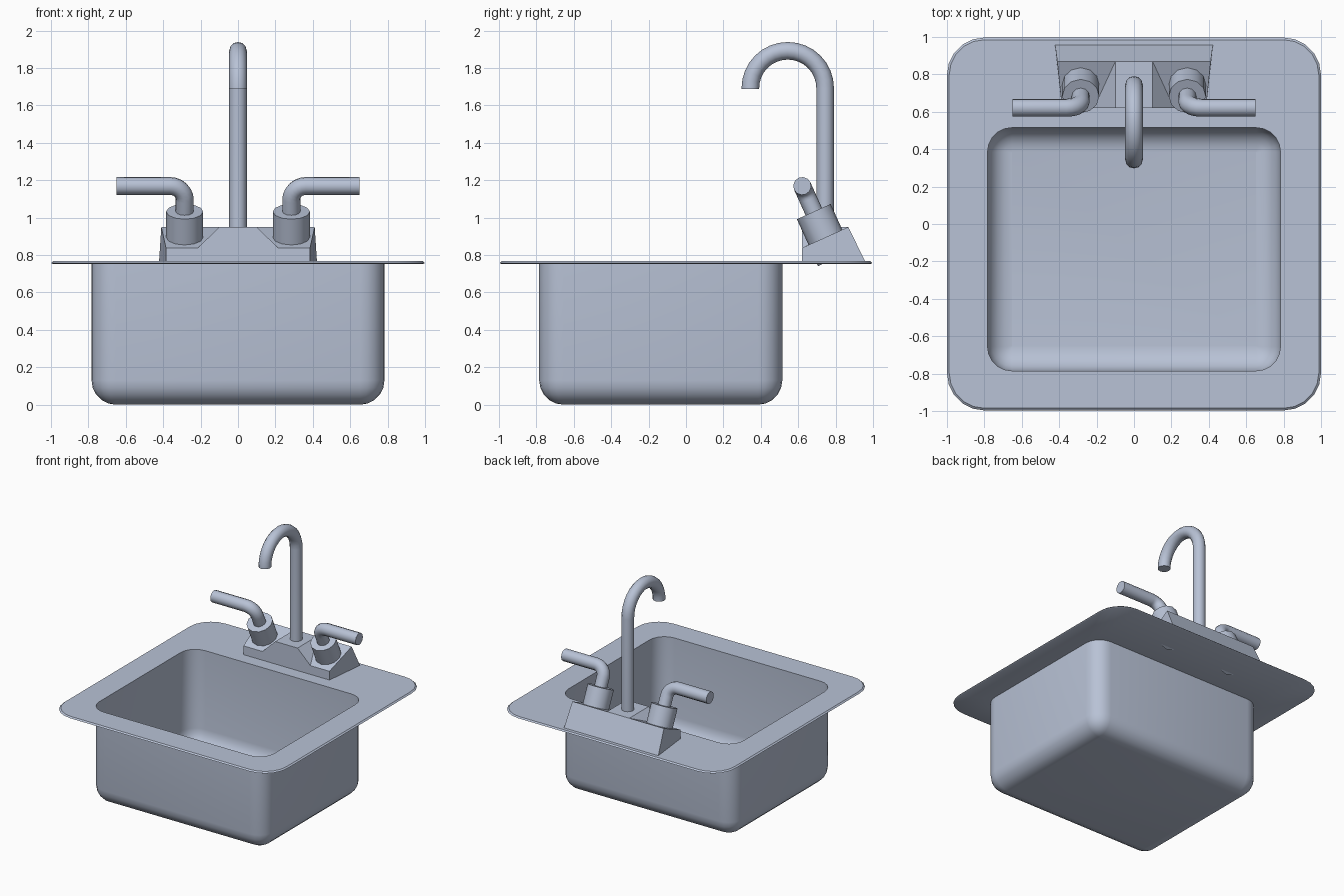
import bpy, bmesh
from math import sin, cos, pi, radians
from mathutils import Vector

cube = bpy.data.objects.get("Cube")
if cube:
    bpy.data.objects.remove(cube)

steel = bpy.data.materials.new("brushed_steel")
steel.use_nodes = True
colour = (0.48, 0.54, 0.67, 1)
steel.diffuse_color = colour
steel.node_tree.nodes["Principled BSDF"].inputs["Base Color"].default_value = colour


def finish(name, mesh, angle=None):
    mesh.materials.clear()
    mesh.materials.append(steel)
    obj = bpy.data.objects.new(name, mesh)
    bpy.context.collection.objects.link(obj)
    if angle:
        bpy.ops.object.select_all(action='DESELECT')
        obj.select_set(True)
        bpy.context.view_layer.objects.active = obj
        bpy.ops.object.shade_smooth_by_angle(angle=radians(angle))


def from_bmesh(name, bm, angle=None):
    mesh = bpy.data.meshes.new(name)
    bm.to_mesh(mesh)
    bm.free()
    finish(name, mesh, angle)


def rounded_ring(bm, half_x, half_y, y_mid, radius, inset, z, steps=5):
    """Rectangular outline with rounded corners, counter-clockwise."""
    r = max(radius - inset, 0.003)
    hx, hy = half_x - inset - r, half_y - inset - r
    ring = []
    for q, (sx, sy) in enumerate(((1, 1), (-1, 1), (-1, -1), (1, -1))):
        for i in range(steps + 1):
            a = (q + i / steps) * pi / 2
            ring.append(bm.verts.new((sx * hx + r * cos(a),
                                      y_mid + sy * hy + r * sin(a), z)))
    return ring


def bridge(bm, rings):
    for a, b in zip(rings, rings[1:]):
        for i in range(len(a)):
            j = (i + 1) % len(a)
            bm.faces.new((a[i], a[j], b[j], b[i]))


def tube(name, points, radius, resolution=4):
    curve = bpy.data.curves.new(name, 'CURVE')
    curve.dimensions = '3D'
    curve.bevel_depth = radius
    curve.bevel_resolution = resolution
    curve.use_fill_caps = True
    spline = curve.splines.new('POLY')
    spline.points.add(len(points) - 1)
    for p, co in zip(spline.points, points):
        p.co = (*co, 1)
    temp = bpy.data.objects.new(name + "_path", curve)
    bpy.context.collection.objects.link(temp)
    graph = bpy.context.evaluated_depsgraph_get()
    mesh = bpy.data.meshes.new_from_object(temp.evaluated_get(graph))
    bpy.data.objects.remove(temp)
    mesh.name = name
    finish(name, mesh, 40)


# Basin and its rim, lofted from rounded outlines
TOP, UNDER = 0.767, 0.751
BASIN = (0.783, 0.65, -0.135, 0.13)
RIM = (1.0, 0.997, 0.0, 0.2)

bm = bmesh.new()
bridge(bm, [rounded_ring(bm, *BASIN, 0, UNDER),
            rounded_ring(bm, *RIM, 0.012, UNDER),
            rounded_ring(bm, *RIM, 0, 0.757),
            rounded_ring(bm, *RIM, 0.012, TOP),
            rounded_ring(bm, *BASIN, 0, TOP)])
from_bmesh("rim", bm, 30)

bm = bmesh.new()
fillet = 0.13
rings = [rounded_ring(bm, *BASIN, 0, TOP)]
for i in range(6):
    a = i / 5 * pi / 2
    rings.append(rounded_ring(bm, *BASIN, fillet * (1 - cos(a)), fillet * (1 - sin(a))))
bridge(bm, rings)
bm.faces.new(rings[-1])
from_bmesh("basin", bm, 35)

# Tap base: sloped wedge that widens to the back
FRONT, RIDGE, BACK = 0.62, 0.868, 0.957
LOW, HIGH = 0.838, 0.95
bm = bmesh.new()
sides = []
for s in (-1, 1):
    sides.append([bm.verts.new(c) for c in (
        (s * 0.385, FRONT, TOP), (s * 0.385, FRONT, LOW),
        (s * 0.41, RIDGE, HIGH), (s * 0.422, BACK, TOP))])
bridge(bm, sides)
for side in sides:
    bm.faces.new(side)
bmesh.ops.recalc_face_normals(bm, faces=bm.faces)
from_bmesh("tap_base", bm)

# Level block in the middle of the base, flared at the front
bm = bmesh.new()
front = [bm.verts.new((x, FRONT - 0.001, z))
         for x, z in ((-0.215, LOW), (0.215, LOW), (0.1, HIGH), (-0.1, HIGH))]
back = [bm.verts.new((x, RIDGE, HIGH)) for x in (0.1, -0.1)]
bm.faces.new(front)
bm.faces.new((front[3], front[2], back[0], back[1]))
bm.faces.new((front[2], front[1], back[0]))
bm.faces.new((front[0], front[3], back[1]))
bm.faces.new((front[1], front[0], back[1], back[0]))
bmesh.ops.recalc_face_normals(bm, faces=bm.faces)
from_bmesh("tap_base_centre", bm)

# Spout: upright pipe ending in a half-circle hook with a level mouth
hook = 0.2
spout = [(0, 0.744, 0.9)]
for i in range(17):
    a = i / 16 * pi
    spout.append((0, 0.544 + hook * cos(a), 1.692 + hook * sin(a)))
spout.append((0, 0.544 - hook, 1.688))
tube("spout", spout, 0.047)

# Valves and lever handles, square to the slope
up = Vector((0, LOW - HIGH, RIDGE - FRONT)).normalized()
bend = 0.078
for s, label in ((1, "left"), (-1, "right")):
    foot = Vector((s * 0.285, 0.747, 0.891))
    out = Vector((s, 0, 0))
    # The valve body runs down through the base to the underside of the rim
    bm = bmesh.new()
    bmesh.ops.create_cone(bm, cap_ends=True, segments=12, radius1=0.099, radius2=0.099, depth=0.275)
    bmesh.ops.rotate(bm, verts=bm.verts, matrix=up.to_track_quat('Z', 'X').to_matrix())
    bmesh.ops.translate(bm, verts=bm.verts, vec=foot + up * 0.0175)
    from_bmesh(label + "_valve", bm, 40)

    corner = foot + up * 0.305
    middle = corner + (out - up) * bend
    path = [foot + up * 0.1]
    for i in range(7):
        a = i / 6 * pi / 2
        path.append(middle - out * bend * cos(a) + up * bend * sin(a))
    path.append(Vector((s * 0.65, corner.y, corner.z)))
    tube(label + "_handle", path, 0.048)
